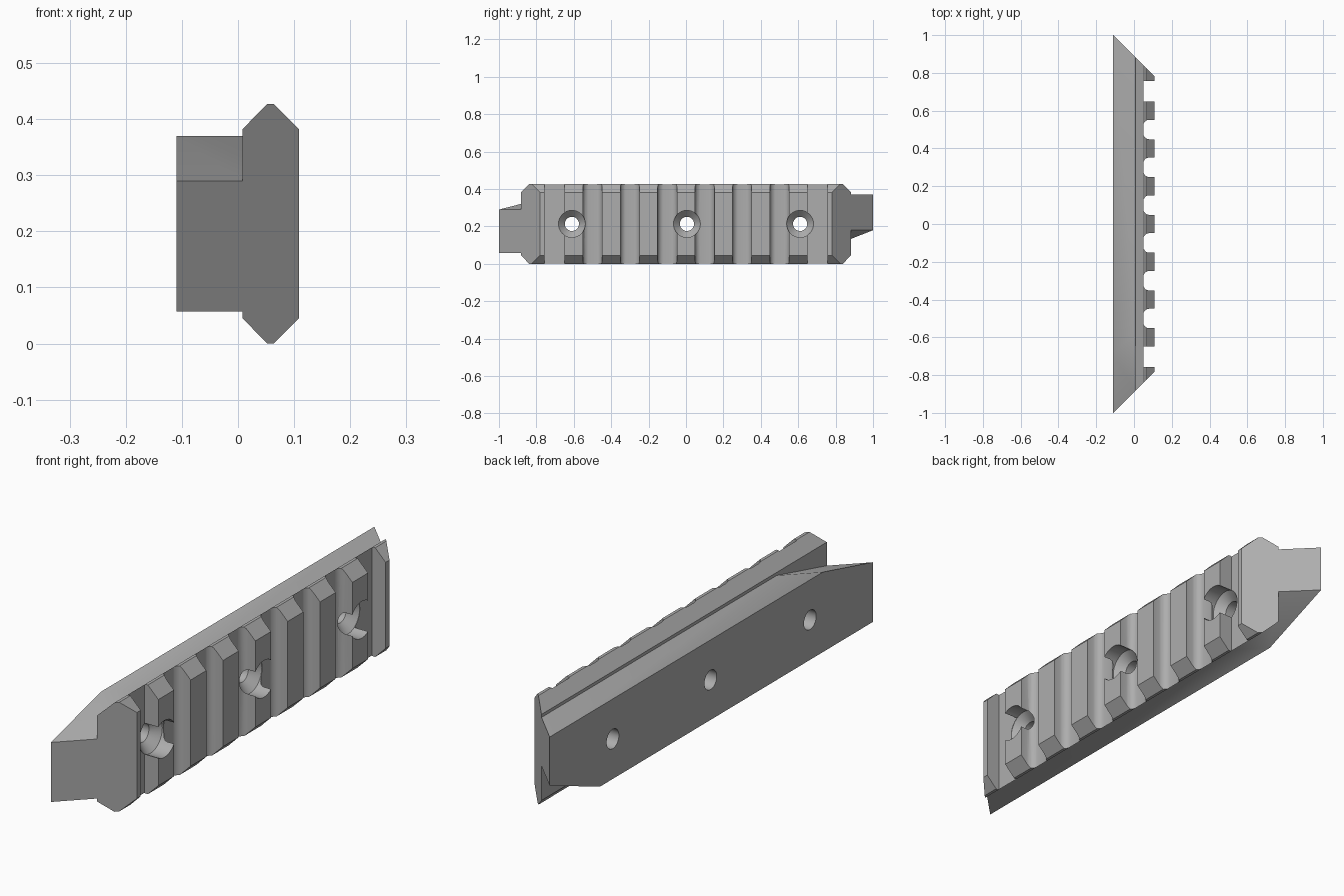
import bpy, bmesh
from math import sin, cos, pi, radians

if "Cube" in bpy.data.objects:
    bpy.data.objects.remove(bpy.data.objects["Cube"])

grey = bpy.data.materials.new("satin grey")
grey.use_nodes = True
COLOUR = (0.42, 0.42, 0.42, 1)
grey.diffuse_color = COLOUR
grey.node_tree.nodes["Principled BSDF"].inputs["Base Color"].default_value = COLOUR

MID_Z = 0.2135
TOP = 0.427


def loft(bm, rings):
    """Skin a row of matching closed rings and cap both ends."""
    rows = [[bm.verts.new(p) for p in ring] for ring in rings]
    for a, b in zip(rows, rows[1:]):
        n = len(a)
        for i in range(n):
            bm.faces.new((a[i], a[(i + 1) % n], b[(i + 1) % n], b[i]))
    bm.faces.new(rows[0])
    bm.faces.new(rows[-1])


def make(name, bm):
    bmesh.ops.recalc_face_normals(bm, faces=bm.faces)
    mesh = bpy.data.meshes.new(name)
    bm.to_mesh(mesh)
    bm.free()
    mesh.materials.append(grey)
    obj = bpy.data.objects.new(name, mesh)
    bpy.context.collection.objects.link(obj)
    return obj


def combine(target, tool, operation):
    """Apply a boolean and discard the tool object."""
    mod = target.modifiers.new(operation, 'BOOLEAN')
    mod.operation, mod.object, mod.solver = operation, tool, 'EXACT'
    bpy.context.view_layer.objects.active = target
    bpy.ops.object.modifier_apply(modifier=mod.name)
    bpy.data.objects.remove(tool)


# Rail head: hexagon-like section with mitred ends
half = [(0.008, 0.045), (0.052, 0), (0.064, 0), (0.109, 0.045)]
section = half + [(x, TOP - z) for x, z in reversed(half)]
bm = bmesh.new()
loft(bm, [[(x, s * (0.89 - x), z) for x, z in section] for s in (-1, 1)])
rail = make("accessory_rail", bm)

# Cross slots: rounded floors between teeth, square ones at both ends
bm = bmesh.new()
FLOOR, R, TOOTH = 0.05, 0.03, 0.0485


def slot(y0, y1, r):
    outline = [(0.2, y0), (0.2, y1)]
    if r:
        steps = [i * pi / 10 for i in range(6)]
        outline += [(FLOOR + r - r * sin(a), y1 - r + r * cos(a)) for a in steps]
        outline += [(FLOOR + r - r * cos(a), y0 + r - r * sin(a)) for a in steps]
    else:
        outline += [(FLOOR, y1), (FLOOR, y0)]
    loft(bm, [[(x, y, z) for x, y in outline] for z in (-0.1, 0.6)])


for i in range(-3, 3):
    slot(i * 0.2 + TOOTH, (i + 1) * 0.2 - TOOTH, R)
slot(-0.757, -0.6 - TOOTH, 0)
slot(0.6 + TOOTH, 0.757, 0)
combine(rail, make("slot_cutter", bm), 'DIFFERENCE')

# Mounting base: mitred bar, tapered above at the front and below at the back
outline = [(-1, 0.057), (0.69, 0.057), (1, 0.18), (1, 0.37), (-0.69, 0.37), (-1, 0.29)]
bm = bmesh.new()
loft(bm, [[(x, y - (x + 0.11) * (1 if y > 0 else -1), z) for y, z in outline]
          for x in (-0.11, 0.03)])
combine(rail, make("mounting_base", bm), 'UNION')

# Countersunk screw holes
bm = bmesh.new()
SIDES = 32
for y in (-0.61, 0.005, 0.61):
    loft(bm, [[(x, y + r * cos(2 * pi * i / SIDES), MID_Z + r * sin(2 * pi * i / SIDES))
               for i in range(SIDES)]
              for x, r in ((-0.2, 0.038), (0.015, 0.038), (0.049, 0.072), (0.2, 0.072))])
combine(rail, make("hole_cutter", bm), 'DIFFERENCE')

# Crisp edges with smooth fillets and bores
bpy.ops.object.select_all(action='DESELECT')
rail.select_set(True)
bpy.context.view_layer.objects.active = rail
bpy.ops.object.shade_smooth_by_angle(angle=radians(30))
